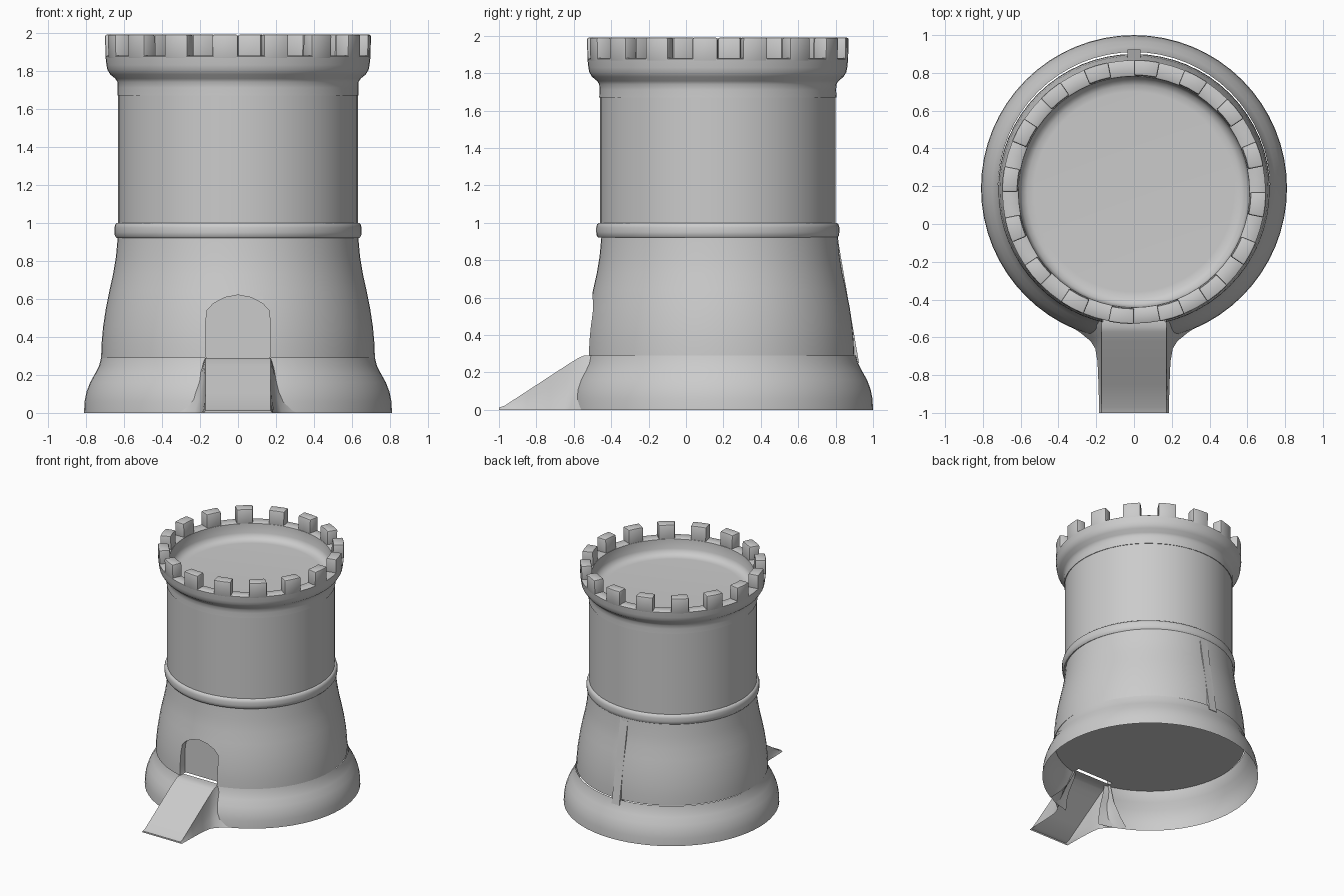
import bpy, bmesh
from math import sin, cos, pi, radians, atan2
from mathutils import Vector

if "Cube" in bpy.data.objects:
    bpy.data.objects.remove(bpy.data.objects["Cube"])

stone = bpy.data.materials.new("grey stone")
stone.use_nodes = True
GREY = (0.6, 0.6, 0.6, 1)
stone.diffuse_color = GREY
stone.node_tree.nodes["Principled BSDF"].inputs["Base Color"].default_value = GREY

BASE_Y, TOP_Y = 0.19, 0.17   # the upper tower sits slightly forward of its foot


def finish(name, bm, angle=35, normals=True):
    """Turn a bmesh into a shaded, coloured object."""
    if normals:
        bmesh.ops.recalc_face_normals(bm, faces=bm.faces)
    mesh = bpy.data.meshes.new(name)
    bm.to_mesh(mesh)
    bm.free()
    mesh.materials.append(stone)
    ob = bpy.data.objects.new(name, mesh)
    bpy.context.collection.objects.link(ob)
    shade(ob, angle)
    return ob


def shade(ob, angle=35):
    bpy.ops.object.select_all(action='DESELECT')
    ob.select_set(True)
    bpy.context.view_layer.objects.active = ob
    bpy.ops.object.shade_smooth_by_angle(angle=radians(angle))


def polar(r, a, z, cy):
    """Point at angle a, counted from the front towards +x."""
    return Vector((r * sin(a), cy - r * cos(a), z))


def lathe(profile, cy, n=64, cap_start=False, cap_end=False):
    """Revolve (radius, height) points, listed bottom to top on the outside."""
    bm = bmesh.new()
    rings = [[bm.verts.new(polar(r, 2 * pi * i / n, z, cy)) for i in range(n)]
             for r, z in profile]
    for low, high in zip(rings, rings[1:]):
        for i in range(n):
            j = (i + 1) % n
            bm.faces.new((low[i], low[j], high[j], high[i]))
    if cap_start:
        bm.faces.new(rings[0][::-1])
    if cap_end:
        bm.faces.new(rings[-1])
    return bm


def prism(outline, axis, low, high):
    """Extrude a 2D outline along x (outline is y, z) or y (outline is x, z)."""
    bm = bmesh.new()

    def place(p, d):
        return (d, p[0], p[1]) if axis == 'x' else (p[0], d, p[1])
    a = [bm.verts.new(place(p, low)) for p in outline]
    b = [bm.verts.new(place(p, high)) for p in outline]
    bm.faces.new(a)
    bm.faces.new(b[::-1])
    for i in range(len(a)):
        j = (i + 1) % len(a)
        bm.faces.new((a[i], b[i], b[j], a[j]))
    return bm


# Hollow flared foot, open where the ramp joins
bm = lathe([(.81, 0), (.807, .06), (.797, .11), (.778, .16), (.75, .21),
            (.73, .25), (.72, .29)], BASE_Y)
inside_ramp = []
for f in bm.faces:
    c = f.calc_center_median()
    if abs(atan2(c.x, BASE_Y - c.y)) < radians(13):
        inside_ramp.append(f)
bmesh.ops.delete(bm, geom=inside_ramp, context='FACES')
finish("flared_foot", bm, 50, normals=False)

# Lower tower wall with a recessed arched doorway
wall = finish("lower_wall", lathe(
    [(.72, .29), (.718, .36), (.71, .45), (.695, .55), (.677, .64),
     (.657, .73), (.642, .82), (.632, .93)], BASE_Y - .01, 64, True, True))
half = [(.16, .28), (.17, .30), (.17, .48), (.162, .54), (.13, .575), (.07, .607)]
arch = half + [(0, .62)] + [(-x, z) for x, z in reversed(half)]
cutter = finish("doorway_cutter", prism(arch, 'y', -.8, -.45))
cutter.hide_render = True
cut = wall.modifiers.new("doorway", 'BOOLEAN')
cut.operation, cut.object, cut.solver = 'DIFFERENCE', cutter, 'EXACT'
shade(wall)
bpy.ops.object.modifier_apply(modifier="doorway")
shade(wall)
bpy.data.objects.remove(cutter)

# Ramp: flat top, side walls that flare into the foot, open underneath
# each station: y at top, z at top, y at bottom, half width at bottom
stations = [(-1.0, .012, -1.0, .185), (-.97, .022, -.97, .185),
            (-.85, .10, -.85, .188), (-.72, .185, -.73, .193),
            (-.62, .25, -.66, .205), (-.57, .28, -.62, .23),
            (-.545, .29, -.575, .285), (-.515, .29, -.545, .33),
            (-.48, .29, -.525, .375)]
bm = bmesh.new()
rows = []
for yt, zt, yb, wb in stations:
    side = []
    for k in (0, .25, .6, 1):          # ease from the ground up to the deck
        x = .172 + (wb - .172) * (1 - k) ** 1.6
        side.append((x, yb + (yt - yb) * k, zt * k))
    row = side + [(-x, y, z) for x, y, z in reversed(side)]
    rows.append([bm.verts.new(p) for p in row])
for a, b in zip(rows, rows[1:]):
    for i in range(len(a) - 1):
        bm.faces.new((a[i], b[i], b[i + 1], a[i + 1]))
bm.faces.new(rows[0])
finish("entrance_ramp", bm, 40)

# Band between lower and upper wall
finish("middle_band", lathe(
    [(.60, .92), (.638, .92), (.648, .932), (.65, .95), (.65, .975),
     (.645, .992), (.635, 1.0), (.60, 1.0)], TOP_Y), 50)

# Upper wall
finish("upper_wall", lathe([(.63, .98), (.63, 1.67)], TOP_Y, 48))

# Parapet: cornice outside, rounded floor inside
finish("parapet", lathe(
    [(.622, 1.67), (.634, 1.67), (.633, 1.71), (.634, 1.74), (.645, 1.758),
     (.672, 1.78), (.687, 1.805), (.692, 1.83), (.697, 1.875), (.69, 1.88),
     (.62, 1.88), (.612, 1.875), (.608, 1.80), (.595, 1.77), (.565, 1.752),
     (.53, 1.75)], TOP_Y, 64, False, True), 40)

# Sixteen battlements around the parapet
bm = bmesh.new()
COUNT = 16
step = 2 * pi / COUNT
for m in range(COUNT):
    start = (m + .5) * step
    grid = []
    for k in range(3):
        a = start + k * step / 4
        grid.append([bm.verts.new(polar(r, a, z, TOP_Y)) for r, z in
                     ((.613, 1.86), (.697, 1.86), (.70, 1.99), (.617, 1.99))])
    for a, b in zip(grid, grid[1:]):
        for i in range(4):
            j = (i + 1) % 4
            bm.faces.new((a[i], a[j], b[j], b[i]))
    bm.faces.new(grid[0][::-1])
    bm.faces.new(grid[-1])
bmesh.ops.recalc_face_normals(bm, faces=bm.faces)
sharp = [e for e in bm.edges if e.calc_face_angle(0) > 1]
bmesh.ops.bevel(bm, geom=sharp, offset=.01, segments=2, profile=.5, affect='EDGES')
finish("battlements", bm, 40)

# Slim sloping bar down the back
finish("back_bar", prism([(.76, .925), (.81, .925), (.925, .25), (.86, .25)],
                         'x', -.035, .035))
